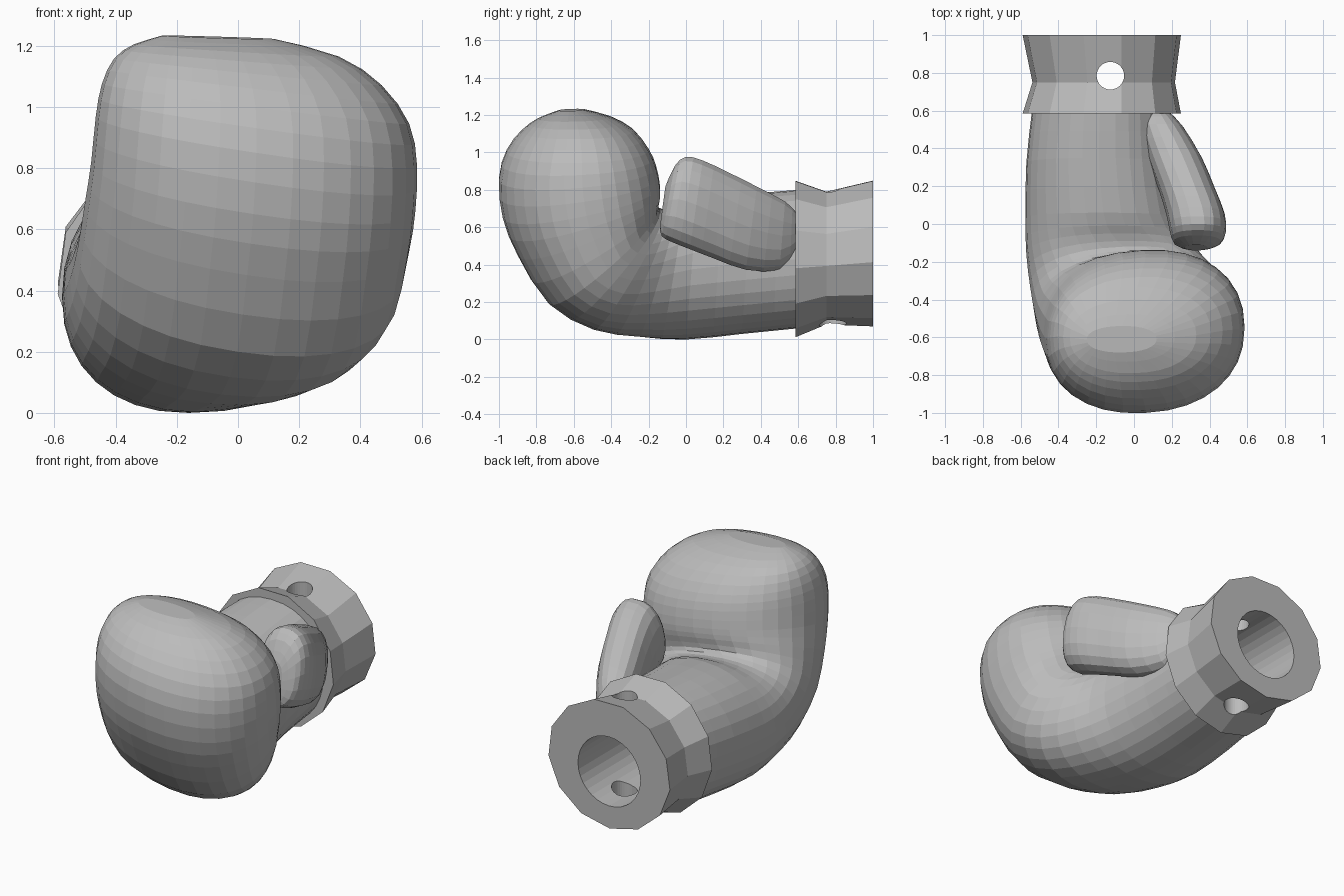
import bpy, bmesh
from math import sin, cos, tau
from mathutils import Vector

cube = bpy.data.objects.get("Cube")
if cube:
    bpy.data.objects.remove(cube)

grey = bpy.data.materials.new("plain_grey")
grey.use_nodes = True
colour = (0.5, 0.5, 0.5, 1)
grey.diffuse_color = colour
grey.node_tree.nodes["Principled BSDF"].inputs["Base Color"].default_value = colour


def smooth_rings(rings, steps):
    """Insert rings between the key rings along a Catmull-Rom curve."""
    keys = [Vector(r) for r in rings]
    out = []
    for i in range(len(keys) - 1):
        a, b = keys[max(i - 1, 0)], keys[i]
        c, d = keys[i + 1], keys[min(i + 2, len(keys) - 1)]
        for s in range(steps):
            t = s / steps
            out.append((2*b + (c - a)*t + (2*a - 5*b + 4*c - d)*t*t
                        + (3*b - a - 3*c + d)*t**3) / 2)
    return out + [keys[-1]]


def loft(name, rings, sides, power=2.0, turn=0.0):
    """Each ring: lower y, lower z, upper y, upper z, min x, max x, tilt."""
    bm = bmesh.new()
    loops = []
    for y0, z0, y1, z1, x0, x1, tilt in rings:
        loop = []
        for i in range(sides):
            a = tau * (i + turn) / sides
            c, s = cos(a), sin(a)
            u = (1 + abs(c) ** (2 / power) * (1 if c > 0 else -1)) / 2
            v = (1 + abs(s) ** (2 / power) * (1 if s > 0 else -1)) / 2
            x = x0 + (x1 - x0)*u
            slide = tilt * (x - (x0 + x1) / 2)
            loop.append(bm.verts.new((x, y0 + (y1 - y0)*v + slide * 0.35,
                                      z0 + (z1 - z0)*v - slide)))
        loops.append(loop)
    for p, q in zip(loops, loops[1:]):
        for i in range(sides):
            j = (i + 1) % sides
            bm.faces.new((p[i], p[j], q[j], q[i]))
    bm.faces.new(loops[0][::-1])
    bm.faces.new(loops[-1])
    bmesh.ops.recalc_face_normals(bm, faces=bm.faces)
    mesh = bpy.data.meshes.new(name)
    bm.to_mesh(mesh)
    bm.free()
    mesh.materials.append(grey)
    obj = bpy.data.objects.new(name, mesh)
    bpy.context.collection.objects.link(obj)
    return obj


def drill(target, radius, depth, location, rotation):
    """Cut a round hole and discard the cutter."""
    bpy.ops.mesh.primitive_cylinder_add(vertices=32, radius=radius, depth=depth,
                                        location=location, rotation=rotation)
    cutter = bpy.context.object
    cutter.hide_render = True
    cutter.data.materials.append(grey)
    mod = target.modifiers.new("hole", "BOOLEAN")
    mod.operation, mod.solver, mod.object = "DIFFERENCE", "EXACT", cutter
    bpy.context.view_layer.objects.active = target
    bpy.ops.object.modifier_apply(modifier=mod.name)
    bpy.data.objects.remove(cutter)


# Hand: wrist, palm and curled fist in one sweep
hand_rings = [
    (.60, .06, .60, .80, -.54, .18, 0),
    (.30, .03, .35, .78, -.57, .20, 0),
    (.00, .00, .06, .75, -.575, .25, 0),
    (-.25, .015, -.05, .71, -.57, .33, .06),
    (-.50, .06, -.12, .69, -.55, .44, .12),
    (-.74, .20, -.15, .71, -.525, .52, .15),
    (-.90, .45, -.14, .77, -.50, .56, .15),
    (-.98, .65, -.14, .83, -.48, .58, .15),
    (-1.0, .85, -.16, .93, -.465, .585, .15),
    (-.96, 1.0, -.20, 1.02, -.445, .56, .13),
    (-.88, 1.11, -.28, 1.12, -.405, .47, .10),
    (-.79, 1.18, -.40, 1.19, -.34, .33, .06),
    (-.68, 1.225, -.54, 1.23, -.25, .12, .03),
]
hand = loft("glove_hand", smooth_rings(hand_rings, 2), 32, 2.22)

# Thumb: flattened pad leaning forward from the wrist
thumb_rings = [
    (.59, .46, .59, .68, .05, .19, 0),
    (.50, .37, .53, .74, .03, .26, 0),
    (.32, .37, .38, .82, .07, .36, 0),
    (.15, .43, .22, .90, .13, .43, 0),
    (.02, .48, .09, .96, .17, .48, 0),
    (-.08, .52, .00, .98, .19, .487, 0),
    (-.13, .55, -.06, .93, .21, .46, 0),
    (-.14, .60, -.11, .82, .27, .39, 0),
]
loft("glove_thumb", smooth_rings(thumb_rings, 2), 18, 2.4)

# Cuff: flared faceted collar
cuff_rings = [
    (.585, .012, .585, .86, -.592, .252, 0),
    (.75, .08, .75, .80, -.54, .22, 0),
    (1.0, .07, 1.0, .86, -.592, .252, 0),
]
cuff = loft("glove_cuff", cuff_rings, 13, 2.0, -.27)

# Mounting bore into the wrist, and a vertical cross hole through the cuff
for part in (hand, cuff):
    drill(part, .215, .8, (-.17, .8, .425), (tau / 4, 0, 0))
drill(cuff, .073, 1.4, (-.125, .785, .45), (0, 0, 0))
